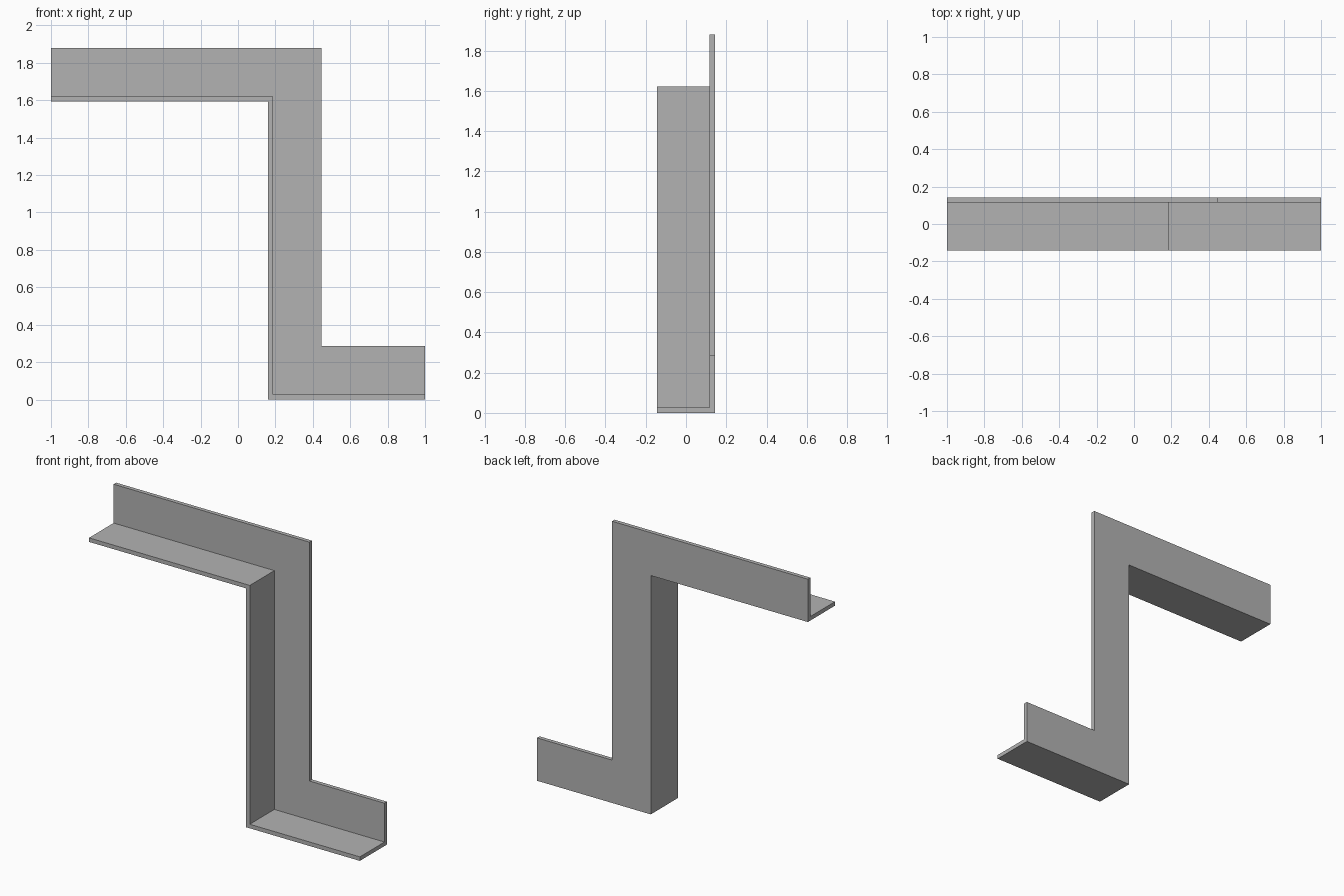
import bpy
import bmesh

cube = bpy.data.objects.get("Cube")
if cube:
    bpy.data.objects.remove(cube, do_unlink=True)

# Plain grey finish
grey = bpy.data.materials.new("plain_grey")
grey.use_nodes = True
colour = (0.45, 0.45, 0.45, 1)
grey.diffuse_color = colour
grey.node_tree.nodes["Principled BSDF"].inputs["Base Color"].default_value = colour

# L-shaped section as (offset from path, y)
leg, wall, half = 0.286, 0.027, 0.143
section = [(0, -half), (0, half), (leg, half), (leg, half - wall),
           (wall, half - wall), (wall, -half)]

# Stepped path as (x, z, x shift, z shift); the shifts mitre each corner
top_z, riser_x = 1.594, 0.16
path = [(-1, top_z, 0, 1), (riser_x, top_z, 1, 1),
        (riser_x, 0, 1, 1), (1, 0, 0, 1)]

# Sweep the section along the path
bm = bmesh.new()
rings = [[bm.verts.new((x + sx * d, y, z + sz * d)) for d, y in section]
         for x, z, sx, sz in path]
for a, b in zip(rings, rings[1:]):
    for i in range(len(section)):
        j = (i + 1) % len(section)
        bm.faces.new((a[i], a[j], b[j], b[i]))
bm.faces.new(rings[0])
bm.faces.new(rings[-1])
bmesh.ops.recalc_face_normals(bm, faces=bm.faces)

mesh = bpy.data.meshes.new("stepped_angle_bar")
bm.to_mesh(mesh)
bm.free()
mesh.materials.append(grey)
bar = bpy.data.objects.new("stepped_angle_bar", mesh)
bpy.context.collection.objects.link(bar)
